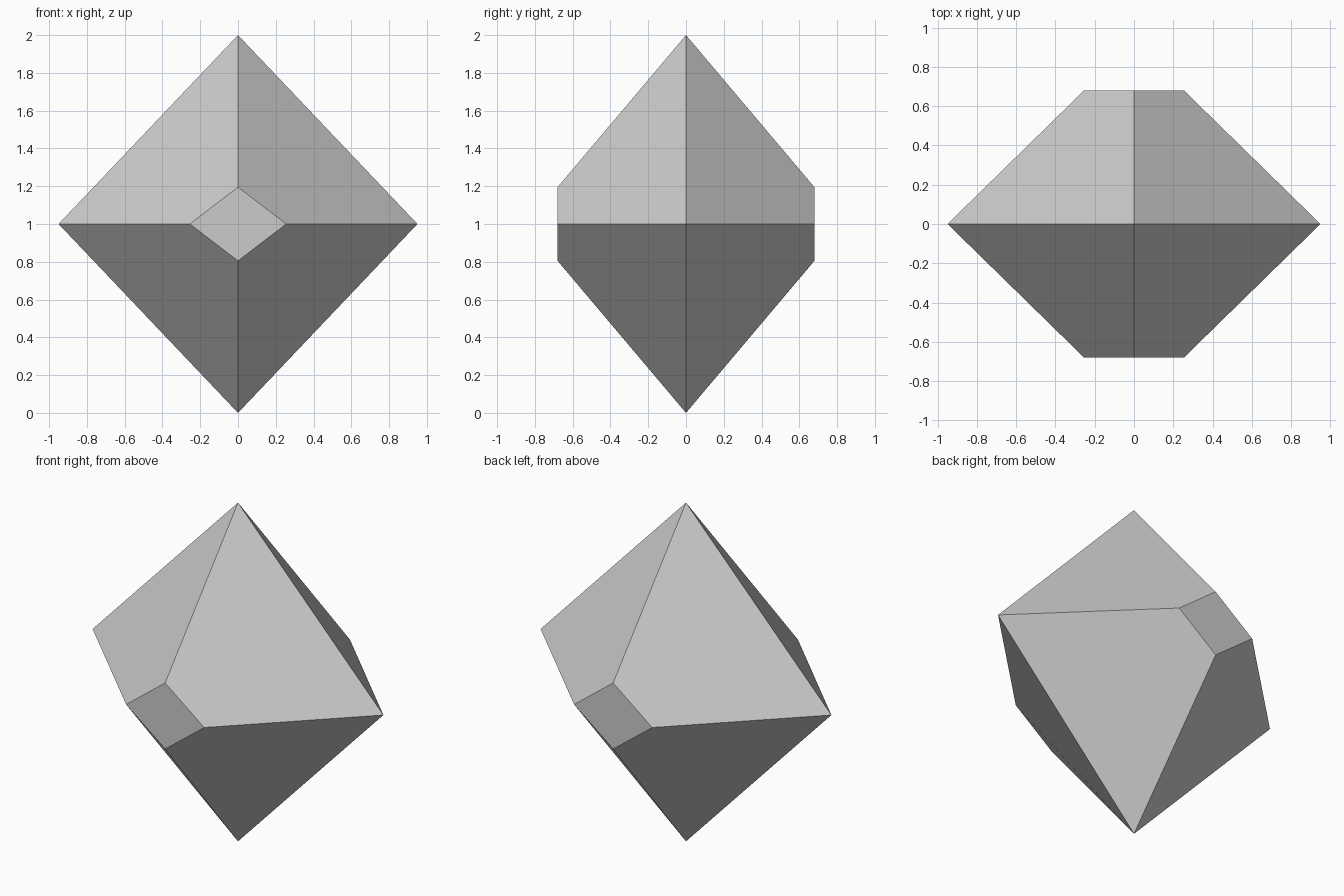
import bpy
import bmesh

# Remove the default cube
cube = bpy.data.objects.get("Cube")
if cube:
    bpy.data.objects.remove(cube, do_unlink=True)

HALF_WIDTH, HALF_DEPTH, MID = 0.95, 0.68, 1.0
CUT_X, CUT_Z = 0.255, 0.195  # half diagonals of the flat diamond facets

# Plain grey material
grey = bpy.data.materials.new("light_grey")
grey.use_nodes = True
colour = (0.6, 0.6, 0.6, 1.0)
grey.diffuse_color = colour
grey.node_tree.nodes["Principled BSDF"].inputs["Base Color"].default_value = colour

bm = bmesh.new()
signs = (-1, 1)

# Points: tips, side corners and the two diamond facets
tip = {s: bm.verts.new((0, 0, MID + s)) for s in signs}
corner = {s: bm.verts.new((s * HALF_WIDTH, 0, MID)) for s in signs}
cut_side, cut_end = {}, {}
for sy in signs:
    for s in signs:
        cut_side[s, sy] = bm.verts.new((s * CUT_X, sy * HALF_DEPTH, MID))
        cut_end[s, sy] = bm.verts.new((0, sy * HALF_DEPTH, MID + s * CUT_Z))

# Front and back diamonds, and one large facet per octant
for sy in signs:
    bm.faces.new((cut_end[1, sy], cut_side[1, sy], cut_end[-1, sy], cut_side[-1, sy]))
    for sx in signs:
        for sz in signs:
            bm.faces.new((tip[sz], cut_end[sz, sy], cut_side[sx, sy], corner[sx]))

bmesh.ops.recalc_face_normals(bm, faces=bm.faces)
mesh = bpy.data.meshes.new("faceted_crystal")
bm.to_mesh(mesh)
bm.free()
mesh.materials.append(grey)
crystal = bpy.data.objects.new("faceted_crystal", mesh)
bpy.context.collection.objects.link(crystal)
